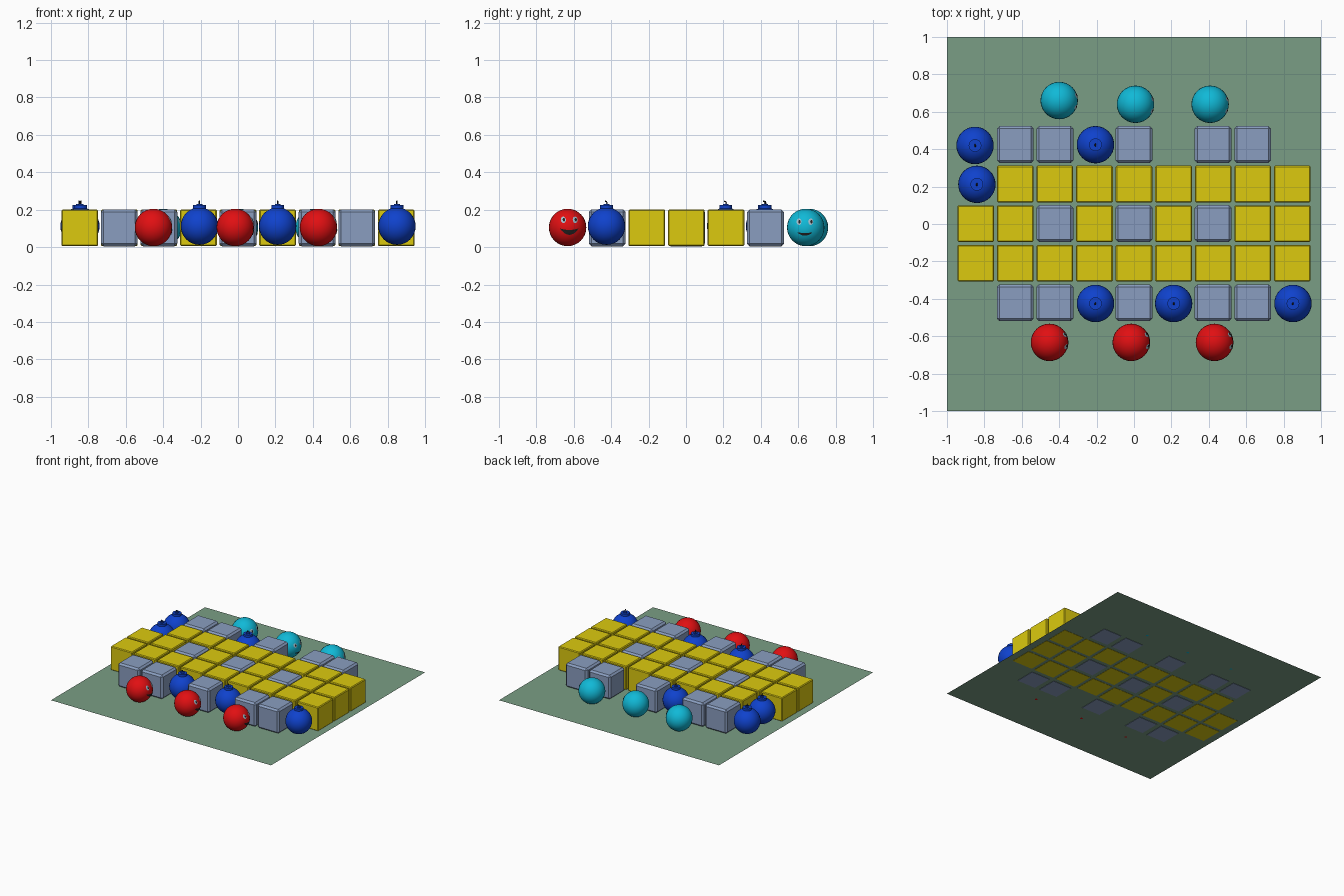
import bpy, bmesh, math
from mathutils import Vector, Matrix

if "Cube" in bpy.data.objects:
    bpy.data.objects.remove(bpy.data.objects["Cube"])

def material(name, rgb):
    m = bpy.data.materials.new(name)
    lin = [((c / 255 + 0.055) / 1.055) ** 2.4 if c > 10 else c / 255 / 12.92 for c in rgb]
    m.diffuse_color = (*lin, 1)
    m.use_nodes = True
    m.node_tree.nodes["Principled BSDF"].inputs["Base Color"].default_value = m.diffuse_color
    return m

YELLOW = material("yellow", (220, 202, 15))
GREY = material("blue_grey", (138, 158, 192))
GREEN = material("ground_green", (122, 158, 133))
BLUE = material("blue", (15, 66, 205))
RED = material("red", (225, 15, 18))
TEAL = material("teal", (16, 185, 215))
DARK = material("dark", (35, 32, 32))
EYE = material("pale_eye", (165, 190, 205))

P = 0.2115      # grid pitch
R = 0.1         # ball radius

def obj(name, mesh, loc=(0, 0, 0), turn=0):
    o = bpy.data.objects.new(name, mesh)
    o.location = loc
    o.rotation_euler.z = turn
    bpy.context.collection.objects.link(o)
    return o

def to_mesh(bm, name, mats, smooth=False):
    bmesh.ops.recalc_face_normals(bm, faces=bm.faces)
    me = bpy.data.meshes.new(name)
    for f in bm.faces:
        f.smooth = smooth
    bm.to_mesh(me)
    bm.free()
    for m in mats:
        me.materials.append(m)
    return me

def block_mesh(name, size, bevel, mat):
    bm = bmesh.new()
    bmesh.ops.create_cube(bm, size=size)
    bmesh.ops.bevel(bm, geom=bm.edges[:], offset=bevel, segments=1, affect='EDGES', profile=0.5)
    return to_mesh(bm, name, [mat])

def ball_mesh(name, mat):
    bm = bmesh.new()
    bmesh.ops.create_uvsphere(bm, u_segments=32, v_segments=16, radius=R)
    return to_mesh(bm, name, [mat], True)

# ground sheet, a hair above the undersides of the pieces
bm = bmesh.new()
bmesh.ops.create_grid(bm, x_segments=1, y_segments=1, size=1)
obj("ground_sheet", to_mesh(bm, "ground_sheet", [GREEN]), (0, 0, 0.006))

# blocks, one letter per grid cell, back row first
crate = block_mesh("yellow_crate", 0.196, 0.006, YELLOW)
stone = block_mesh("stone_block", 0.197, 0.014, GREY)
ROWS = [".SS.S.SS.",
        ".CCCCCCCC",
        "CCSCSCSCC",
        "CCCCCCCCC",
        ".SS.S.SS."]
for r, row in enumerate(ROWS):
    for c, ch in enumerate(row):
        loc = ((c - 4) * P, (2 - r) * P + 0.002, 0.103)
        if ch == "C":
            obj("yellow_crate", crate, loc)
        elif ch == "S":
            obj("stone_block", stone, loc)

# bombs: ball, two-step cap and bent fuse
bomb_ball = ball_mesh("bomb_ball", BLUE)
bm = bmesh.new()
for rad, z0, z1 in ((0.034, 0.085, 0.112), (0.015, 0.112, 0.119)):
    bmesh.ops.create_cone(bm, cap_ends=True, segments=24, radius1=rad, radius2=rad,
                          depth=z1 - z0, matrix=Matrix.Translation((0, 0, (z0 + z1) / 2)))
cap = to_mesh(bm, "bomb_cap", [BLUE])
fuse = bpy.data.curves.new("fuse", 'CURVE')
fuse.dimensions = '3D'
fuse.bevel_depth = 0.004
fuse.bevel_resolution = 1
fuse.use_fill_caps = True
sp = fuse.splines.new('POLY')
pts = [(0, 0, 0.115), (0, 0.003, 0.124), (0, 0, 0.131), (0, -0.008, 0.134)]
sp.points.add(len(pts) - 1)
for p, q in zip(sp.points, pts):
    p.co = (*q, 1)
fuse.materials.append(DARK)
for x, y in ((-0.85, 0.42), (-0.84, 0.212), (-0.206, 0.424),
             (-0.206, -0.425), (0.212, -0.425), (0.85, -0.425)):
    loc = (x, y, 0.112)
    obj("bomb_ball", bomb_ball, loc)
    obj("bomb_cap", cap, loc)
    obj("bomb_fuse", fuse, loc)

# face details: flat outlines wrapped onto the +x side of the ball
def patch(name, outline, centre, lift, mat):
    bm = bmesh.new()
    def wrap(y, z):
        return bm.verts.new(Vector((math.sqrt(R * R - y * y - z * z), y, z)) * (1 + lift / R))
    rings = []
    for t in (0.5, 1):
        rings.append([wrap(centre[0] + (y - centre[0]) * t, centre[1] + (z - centre[1]) * t)
                      for y, z in outline])
    mid = wrap(*centre)
    n = len(outline)
    for i in range(n):
        j = (i + 1) % n
        bm.faces.new((mid, rings[0][i], rings[0][j]))
        bm.faces.new((rings[0][i], rings[1][i], rings[1][j], rings[0][j]))
    me = to_mesh(bm, name, [mat], True)
    if sum(p.normal.x for p in me.polygons) < 0:
        me.flip_normals()
    return me

def oval(cy, cz, ry, rz, n=16):
    return [(cy + ry * math.cos(2 * math.pi * i / n), cz + rz * math.sin(2 * math.pi * i / n))
            for i in range(n)]

def grin(w, top, bottom, z, n=10):
    us = [-1 + 2 * i / n for i in range(n + 1)]
    up = [(u * w, z - top * (1 - u * u)) for u in us]
    low = [(u * w, z - bottom * (1 - u * u)) for u in reversed(us[1:-1])]
    return up + low

def face_parts(eye_z, mouth_z, w, top, bottom):
    parts = []
    for s in (-1, 1):
        y = s * 0.031
        parts.append(("eye", patch("eye", oval(y, eye_z, 0.013, 0.017), (y, eye_z), 0.002, EYE)))
        parts.append(("pupil", patch("pupil", oval(y + 0.003, eye_z, 0.006, 0.009),
                                     (y + 0.003, eye_z), 0.0035, DARK)))
    parts.append(("mouth", patch("mouth", grin(w, top, bottom, mouth_z),
                                 (0, mouth_z - (top + bottom) / 2), 0.002, DARK)))
    return parts

red_face = face_parts(0.04, -0.005, 0.05, 0.008, 0.034)
teal_face = face_parts(0.03, -0.025, 0.042, 0.004, 0.018)
red_ball, teal_ball = ball_mesh("red_ball", RED), ball_mesh("teal_ball", TEAL)

def face_ball(name, mesh, face, x, y, z, turn):
    obj(name, mesh, (x, y, z))
    for part, me in face:
        obj(name + "_" + part, me, (x, y, z), turn)

for x in (-0.452, -0.015, 0.43):
    face_ball("red_ball", red_ball, red_face, x, -0.633, 0.105, 0.1)
for x, y in ((-0.40, 0.66), (0.008, 0.64), (0.407, 0.64)):
    face_ball("teal_ball", teal_ball, teal_face, x, y, 0.105, -0.05)
